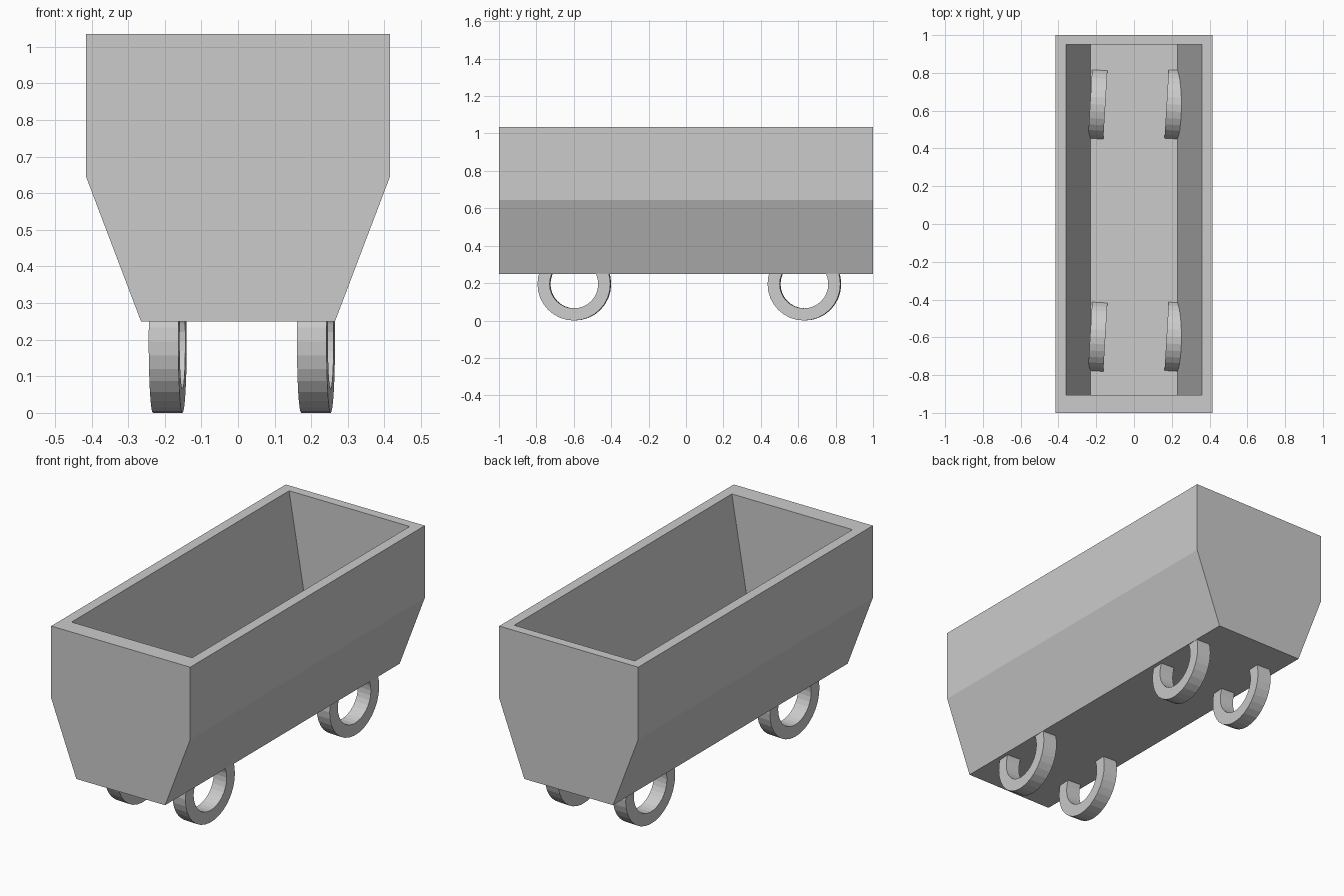
import bpy, bmesh, math

if "Cube" in bpy.data.objects:
    bpy.data.objects.remove(bpy.data.objects["Cube"])

FLOOR_Z, TOP_Z = 0.265, 1.035


def prism(name, half_profile, y0, y1):
    """Extrude a profile mirrored across x = 0 (given as x, z pairs) along y."""
    outline = half_profile + [(-x, z) for x, z in reversed(half_profile)]
    bm = bmesh.new()
    face = bm.faces.new([bm.verts.new((x, y0, z)) for x, z in outline])
    ext = bmesh.ops.extrude_face_region(bm, geom=[face])
    moved = [v for v in ext["geom"] if isinstance(v, bmesh.types.BMVert)]
    bmesh.ops.translate(bm, verts=moved, vec=(0, y1 - y0, 0))
    bmesh.ops.recalc_face_normals(bm, faces=bm.faces)
    return to_object(name, bm)


def to_object(name, bm):
    mesh = bpy.data.meshes.new(name)
    bm.to_mesh(mesh)
    bm.free()
    obj = bpy.data.objects.new(name, mesh)
    bpy.context.collection.objects.link(obj)
    return obj


def ring(name, location, yaw, outer=0.195, inner=0.13, width=0.081, sides=32):
    """Open wheel: a rectangular section spun about the x axis."""
    h = width / 2
    bm = bmesh.new()
    section = [bm.verts.new(p) for p in
               [(-h, 0, -inner), (h, 0, -inner), (h, 0, -outer), (-h, 0, -outer)]]
    edges = [bm.edges.new((section[i], section[(i + 1) % 4])) for i in range(4)]
    bmesh.ops.spin(bm, geom=section + edges, cent=(0, 0, 0), axis=(1, 0, 0),
                   angle=math.tau, steps=sides)
    bmesh.ops.remove_doubles(bm, verts=bm.verts, dist=1e-4)
    bmesh.ops.recalc_face_normals(bm, faces=bm.faces)
    obj = to_object(name, bm)
    obj.location = location
    obj.rotation_euler.z = yaw
    return obj


# Cart body: straight upper sides, tapered lower sides
body = prism("cart_body", [(0.265, 0.25), (0.415, 0.645), (0.415, TOP_Z)], -1, 1)

# Cavity: one straight taper from rim to floor, slightly off-centre in y
slope = (0.36 - 0.23) / (TOP_Z - FLOOR_Z)
cavity = prism("cavity_cutter",
               [(0.23, FLOOR_Z), (0.36 + 0.1 * slope, TOP_Z + 0.1)], -0.905, 0.95)
cavity.hide_render = True
cavity.display_type = 'WIRE'
cut = body.modifiers.new("cavity", 'BOOLEAN')
cut.operation = 'DIFFERENCE'
cut.solver = 'EXACT'
cut.object = cavity

# Four ring wheels, all turned slightly about z, poking through the floor
for end, y in (("front", -0.597), ("back", 0.633)):
    for side, x in (("left", -0.192), ("right", 0.213)):
        ring(f"{end}_{side}_wheel", (x, y, 0.195), math.radians(-3.4))
